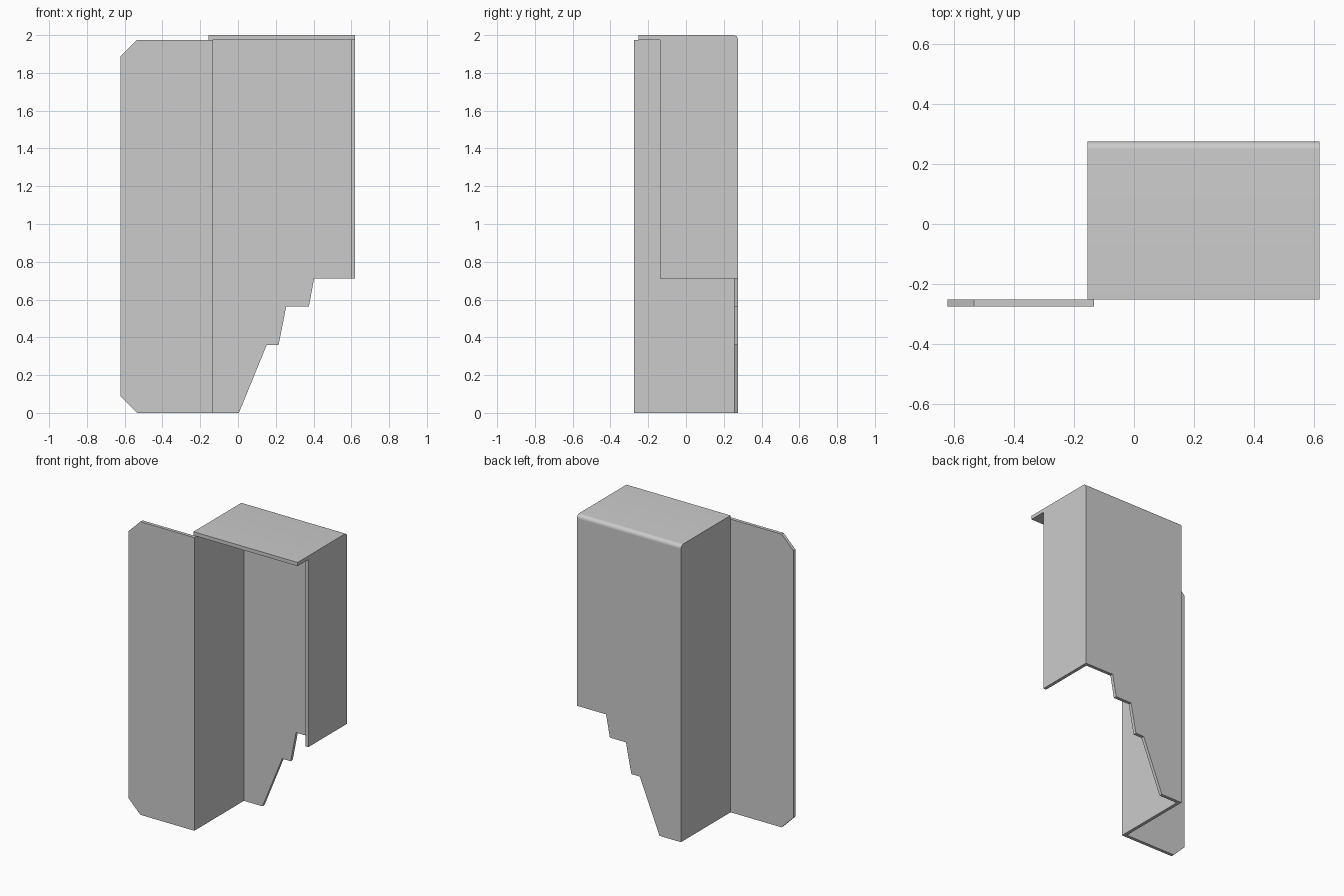
import bpy
import bmesh
from math import sin, cos, pi, radians

if "Cube" in bpy.data.objects:
    bpy.data.objects.remove(bpy.data.objects["Cube"])

T = 0.022                        # sheet thickness
LEFT, RIGHT = -0.155, 0.62       # outer faces of the side walls
FRONT, BACK = -0.275, 0.275
LIP, TOP = 1.975, 2.0            # underside and top of the cap


def prism(name, pts, axis, lo, hi):
    """Extrude a 2D outline along x, y or z between lo and hi."""
    place = {"x": lambda p, d: (d, p[0], p[1]),
             "y": lambda p, d: (p[0], d, p[1]),
             "z": lambda p, d: (p[0], p[1], d)}[axis]
    bm = bmesh.new()
    a = [bm.verts.new(place(p, lo)) for p in pts]
    b = [bm.verts.new(place(p, hi)) for p in pts]
    bm.faces.new(a)
    bm.faces.new(b[::-1])
    n = len(pts)
    for i in range(n):
        j = (i + 1) % n
        bm.faces.new((a[j], a[i], b[i], b[j]))
    bmesh.ops.recalc_face_normals(bm, faces=bm.faces[:])
    mesh = bpy.data.meshes.new(name)
    bm.to_mesh(mesh)
    bm.free()
    obj = bpy.data.objects.new(name, mesh)
    bpy.context.collection.objects.link(obj)
    return obj


def rect(u0, u1, v0, v1):
    return [(u0, v0), (u1, v0), (u1, v1), (u0, v1)]


# Front mounting flange with two clipped outer corners
c, x0 = 0.088, -0.623
prism("mounting_flange",
      [(x0 + c, 0), (LEFT + T, 0), (LEFT + T, LIP), (x0 + c, LIP),
       (x0, LIP - c), (x0, c)], "y", FRONT, FRONT + T)

# Left side wall, full height
prism("left_wall", rect(FRONT + T, BACK - T, 0, LIP), "x", LEFT, LEFT + T)

# Back wall with the stepped lower edge
prism("back_wall",
      [(LEFT, 0), (0.005, 0), (0.152, 0.36), (0.215, 0.36), (0.255, 0.563),
       (0.375, 0.563), (0.403, 0.712), (RIGHT, 0.712), (RIGHT, LIP), (LEFT, LIP)],
      "y", BACK - T, BACK)

# Shorter right side wall
prism("right_wall", rect(-0.137, BACK - T, 0.712, LIP), "x", RIGHT - T, RIGHT)

# Top plate, rounded along the back bend
r = TOP - LIP
bend = [(BACK - r + r * cos(i * pi / 16), LIP + r * sin(i * pi / 16)) for i in range(9)]
cap = prism("top_plate", [(-0.252, LIP)] + bend + [(-0.252, TOP)], "x", LEFT, RIGHT)
bpy.context.view_layer.objects.active = cap
cap.select_set(True)
bpy.ops.object.shade_smooth_by_angle(angle=radians(30))
